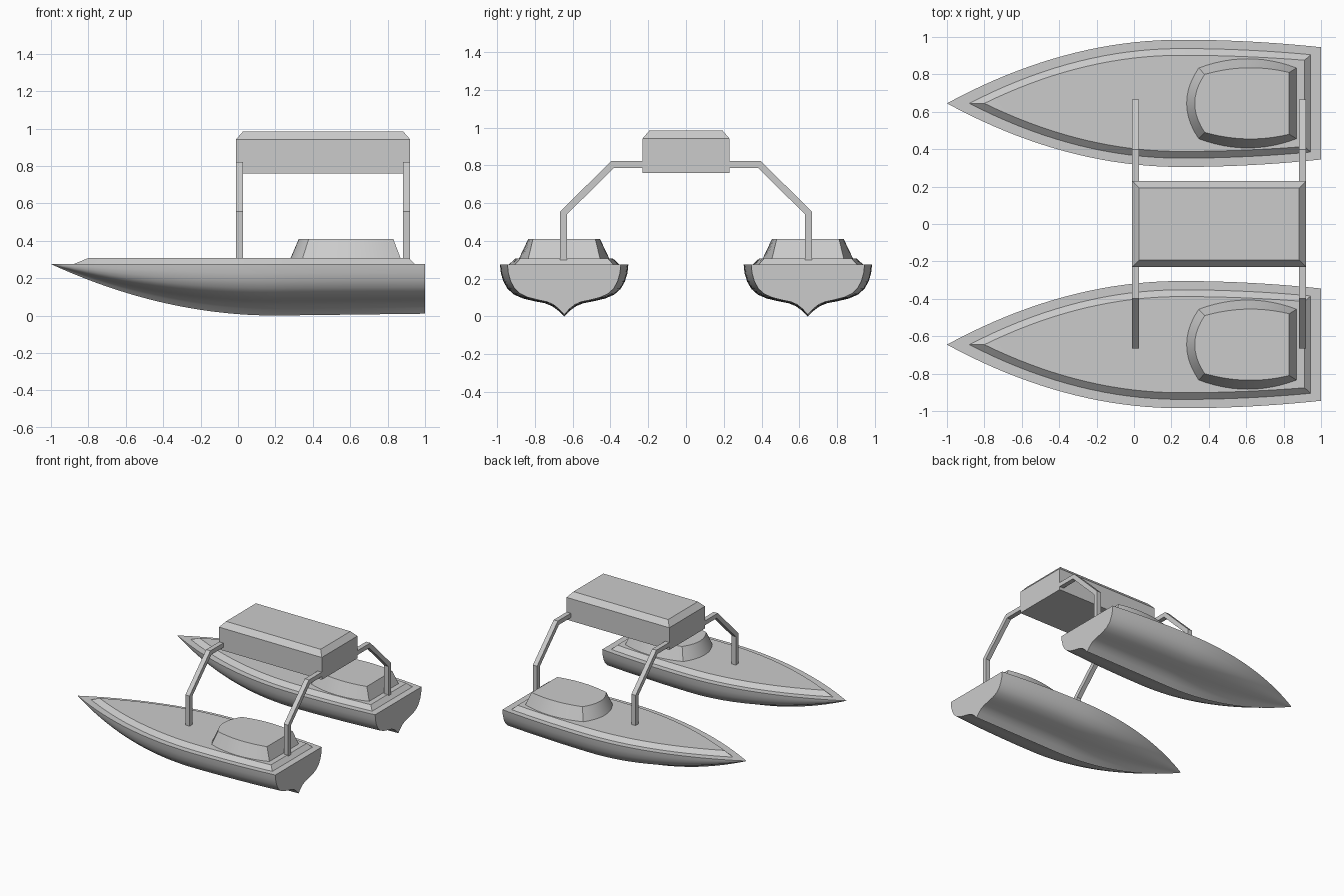
import bpy, bmesh, math
from mathutils import Vector

cube = bpy.data.objects.get("Cube")
if cube:
    bpy.data.objects.remove(cube, do_unlink=True)

GREY = (0.6, 0.6, 0.6, 1)
mat = bpy.data.materials.new("plain grey")
mat.use_nodes = True
mat.diffuse_color = GREY
mat.node_tree.nodes["Principled BSDF"].inputs["Base Color"].default_value = GREY

HULL_Y = 0.645
DECK_Z = 0.275


def finish(name, bm, y=0.0, smooth=True):
    bmesh.ops.remove_doubles(bm, verts=bm.verts, dist=0.0005)
    bmesh.ops.recalc_face_normals(bm, faces=bm.faces)
    mesh = bpy.data.meshes.new(name)
    bm.to_mesh(mesh)
    bm.free()
    mesh.materials.append(mat)
    ob = bpy.data.objects.new(name, mesh)
    ob.location.y = y
    bpy.context.collection.objects.link(ob)
    if smooth:
        bpy.ops.object.select_all(action="DESELECT")
        ob.select_set(True)
        bpy.context.view_layer.objects.active = ob
        bpy.ops.object.shade_smooth_by_angle(angle=math.radians(32))
    return ob


def loft(name, rings, y=0.0, smooth=True):
    """Skin closed rings of equal length and cap both ends."""
    bm = bmesh.new()
    loops = [[bm.verts.new(p) for p in ring] for ring in rings]
    for a, b in zip(loops, loops[1:]):
        n = len(a)
        for i in range(n):
            j = (i + 1) % n
            bm.faces.new((a[i], a[j], b[j], b[i]))
    bm.faces.new(loops[0])
    bm.faces.new(loops[-1])
    return finish(name, bm, y, smooth)


def mirrored(half):
    """Close a half outline (x, y) across y = 0."""
    return half + [(x, -y) for x, y in reversed(half)]


def at(outline, z):
    return [(x, y, z) for x, y in outline]


# Hull plan shape: parabolic bow, slight taper to the stern
def half_beam(x, bow, beam, stern_drop):
    if x < 0.25:
        return beam * (1 - ((0.25 - x) / (0.25 - bow)) ** 2)
    return beam - stern_drop * ((x - 0.25) / 0.75) ** 2


def keel(x):
    return DECK_Z * ((0.2 - x) / 1.2) ** 2 if x < 0.2 else 0.01 * (x - 0.2) / 0.8


# Half section, as fractions of beam and depth, from sheer to keel
SECTION = [(1, 1), (.985, .83), (.945, .67), (.88, .53), (.78, .42), (.64, .345),
           (.45, .29), (.3, .255), (.19, .2), (.1, .12), (0, 0)]


def hull(name, y):
    rings = []
    for i in range(33):
        x = -0.9995 + 1.9995 * i / 32
        b, k = half_beam(x, -1, 0.34, 0.04), keel(x)
        half = [(x, u * b, k + v * (DECK_Z - k)) for u, v in SECTION]
        rings.append(half + [(px, -py, pz) for px, py, pz in reversed(half[:-1])])
    return loft(name, rings, y)


# Raised deck outline between a bow tip and a flat stern
def deck_outline(bow, stern, beam, drop):
    xs = [bow + 0.001 + (stern - bow - 0.001) * i / 28 for i in range(29)]
    return mirrored([(x, half_beam(x, bow, beam, drop)) for x in xs])


# Cabin outline: curved front, bowed sides, flat back
def cabin_outline(front, corner, back, w_front, w_mid, w_back):
    half = [(front + (corner - front) * (t / 5) ** 2, w_front * t / 5) for t in range(5)]
    for i in range(13):
        t = i / 12
        w = w_front * (1 - t) + w_back * t
        w += 4 * t * (1 - t) * (w_mid - (w_front + w_back) / 2)
        half.append((corner + (back - corner) * t, w))
    return mirrored(half)


for side, sign in (("left", 1), ("right", -1)):
    y = sign * HULL_Y
    hull(side + "_hull", y)
    loft(side + "_raised_deck",
         [at(deck_outline(-0.88, 0.945, 0.293, 0.038), DECK_Z),
          at(deck_outline(-0.8, 0.912, 0.257, 0.034), 0.308)], y)
    loft(side + "_cabin",
         [at(cabin_outline(0.28, 0.345, 0.87, 0.19, 0.24, 0.19), 0.305),
          at(cabin_outline(0.325, 0.378, 0.83, 0.155, 0.19, 0.165), 0.41)], y)


# Central body with a chamfered top
def rect(inset, z):
    x0, x1, w = -0.01 + inset, 0.92 - inset, 0.23 - inset
    return at([(x0, -w), (x1, -w), (x1, w), (x0, w)], z)


loft("central_body", [rect(0, 0.76), rect(0, 0.942), rect(0.037, 0.985)], smooth=False)

# Bent struts joining the body to each hull
STRUT = [(0.666, 0.295), (0.666, 0.555), (0.397, 0.822), (0.22, 0.822),
         (0.22, 0.786), (0.383, 0.786), (0.63, 0.54), (0.63, 0.295)]
for side, sign in (("left", 1), ("right", -1)):
    for place, x in (("bow", -0.01), ("stern", 0.882)):
        loft(f"{side}_{place}_strut",
             [[(x + d, sign * py, pz) for py, pz in STRUT] for d in (0, 0.038)],
             smooth=False)
